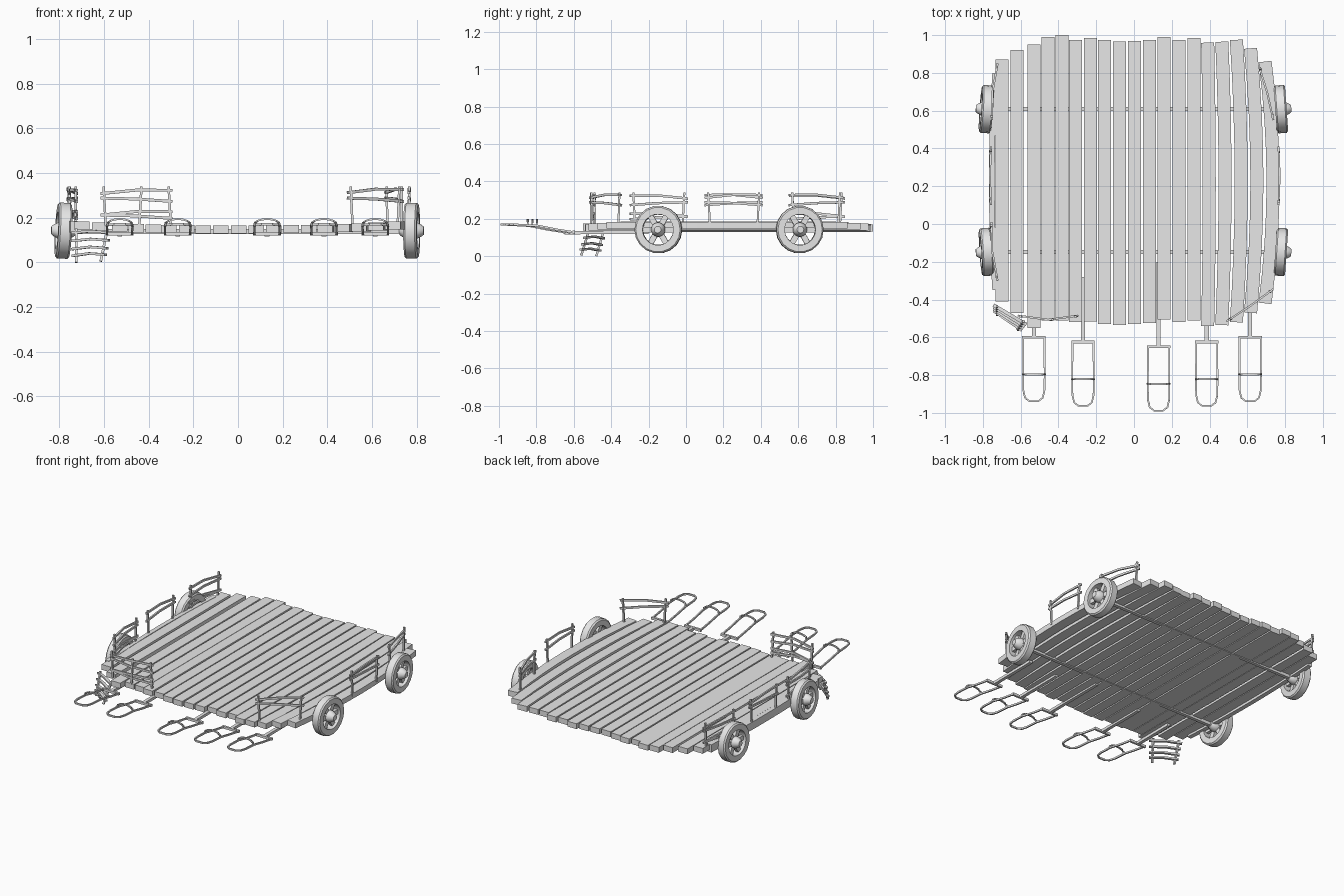
import bpy, bmesh, math
from mathutils import Matrix, Vector

if "Cube" in bpy.data.objects:
    bpy.data.objects.remove(bpy.data.objects["Cube"])

wood = bpy.data.materials.new("grey_wood")
wood.diffuse_color = (0.8, 0.8, 0.8, 1)
wood.use_nodes = True
wood.node_tree.nodes["Principled BSDF"].inputs["Base Color"].default_value = wood.diffuse_color


def finish(bm, name, smooth=False):
    bmesh.ops.recalc_face_normals(bm, faces=bm.faces)
    me = bpy.data.meshes.new(name)
    bm.to_mesh(me)
    bm.free()
    me.materials.append(wood)
    ob = bpy.data.objects.new(name, me)
    bpy.context.collection.objects.link(ob)
    if smooth:
        bpy.ops.object.select_all(action='DESELECT')
        ob.select_set(True)
        bpy.context.view_layer.objects.active = ob
        bpy.ops.object.shade_smooth_by_angle(angle=math.radians(32))
    return ob


def sweep(bm, pts, w, h, closed=False):
    """Rectangular bar along a path; w is sideways, h is upright."""
    pts = [Vector(p) for p in pts]
    n = len(pts)
    rings = []
    for i, p in enumerate(pts):
        a = pts[i - 1] if closed or i else p
        b = pts[(i + 1) % n] if closed or i < n - 1 else p
        d = (b - a).normalized()
        ref = Vector((0, 0, 1)) if abs(d.z) < 0.8 else Vector((0, 1, 0))
        s = d.cross(ref).normalized()
        u = s.cross(d)
        rings.append([bm.verts.new(p + s * w / 2 * i1 + u * h / 2 * j1)
                      for i1, j1 in ((-1, -1), (1, -1), (1, 1), (-1, 1))])
    for i in range(n if closed else n - 1):
        r, q = rings[i], rings[(i + 1) % n]
        for k in range(4):
            bm.faces.new((r[k], r[(k + 1) % 4], q[(k + 1) % 4], q[k]))
    if not closed:
        bm.faces.new(rings[0])
        bm.faces.new(rings[-1])


# Deck planks: (centre x, front end, back end); right-hand ones bow outward
PLANKS = [(-.70, -.41, .87), (-.62, -.47, .92), (-.53, -.55, .95), (-.455, -.51, .99),
          (-.38, -.51, 1.0), (-.31, -.52, .975), (-.23, -.515, .985), (-.155, -.53, .975),
          (-.077, -.535, .965), (.003, -.53, .97), (.082, -.525, .975), (.16, -.505, .99),
          (.239, -.52, .975), (.317, -.51, .985), (.39, -.54, .96), (.465, -.535, .965),
          (.542, -.52, .975), (.617, -.47, .93), (.694, -.42, .86)]
for i, (x, y0, y1) in enumerate(PLANKS):
    bm = bmesh.new()
    bow = max(0, i - 13) / 5 * 0.042
    z = 0.148 + 0.018 * (abs(x) / 0.7) ** 3
    steps = 8 if bow else 1
    pts = []
    for k in range(steps + 1):
        t = k / steps
        pts.append((x + bow * (1 - (2 * t - 1) ** 2), y0 + (y1 - y0) * t, z))
    sweep(bm, pts, 0.069, 0.036)
    finish(bm, f"deck_plank_{i + 1}")

# Bowed board along the left edge
bm = bmesh.new()
sweep(bm, [(-.735 - .018 * (1 - (k / 4 - 1) ** 2), -.35 + 1.15 * k / 8, .16)
           for k in range(9)], .03, .052)
finish(bm, "left_edge_board")

# Axles
for name, y in (("front", -.148), ("back", .608)):
    bm = bmesh.new()
    sweep(bm, [(-.79, y, .138), (.79, y, .138)], .022, .022)
    finish(bm, name + "_axle")


# Wheels: rim, six board spokes and a tapered hub, axis along x
def wheel(name, x, y, yaw, camber):
    bm = bmesh.new()
    seg = 18

    def lathe(profile, closed):
        rows = [[bm.verts.new((px, r * math.cos(2 * math.pi * k / seg),
                               r * math.sin(2 * math.pi * k / seg))) for k in range(seg)]
                for px, r in profile]
        n = len(rows)
        for i in range(n if closed else n - 1):
            a, b = rows[i], rows[(i + 1) % n]
            for k in range(seg):
                m = (k + 1) % seg
                bm.faces.new((a[k], a[m], b[m], b[k]))
        if not closed:
            bm.faces.new(rows[0])
            bm.faces.new(rows[-1])

    lathe([(-.03, .083), (-.03, .119), (-.022, .127), (.022, .127),
           (.03, .119), (.03, .083)], True)
    lathe([(-.055, .018), (-.045, .026), (-.022, .038), (.022, .038),
           (.045, .026), (.055, .018)], False)
    for k in range(6):
        a = math.pi * k / 3
        d = Vector((0, math.cos(a), math.sin(a)))
        s = Vector((0, -d.z, d.y)) * .015
        o = Vector((.011, 0, 0))
        rings = [[bm.verts.new(d * r + s * i + o * j)
                  for i, j in ((-1, -1), (1, -1), (1, 1), (-1, 1))] for r in (.025, .092)]
        for m in range(4):
            bm.faces.new((rings[0][m], rings[0][(m + 1) % 4],
                          rings[1][(m + 1) % 4], rings[1][m]))
    bm.transform(Matrix.Translation((x, y, .142))
                 @ Matrix.Rotation(math.radians(yaw), 4, 'Z')
                 @ Matrix.Rotation(math.radians(camber), 4, 'Y'))
    finish(bm, name, True)


wheel("wheel_back_left", -.782, .608, -4, 3)
wheel("wheel_front_left", -.782, -.148, 4, 3)
wheel("wheel_back_right", .778, .608, 4, 0)
wheel("wheel_front_right", .778, -.148, -4, 0)


# Rail fences: posts at fractions along a line, bars bowed slightly outward
def fence(name, a, b, bars, posts=(.06, .94), bow=.012):
    bm = bmesh.new()
    a, b = Vector(a + (0,)), Vector(b + (0,))
    mid = (a + b) / 2
    out = Vector((b.y - a.y, a.x - b.x, 0)).normalized()
    if out.dot(mid - Vector((0, .2, 0))) < 0:
        out = -out

    def at(t, z):
        return a.lerp(b, t) + out * bow * (1 - (2 * t - 1) ** 2) + Vector((0, 0, z))

    for i, t in enumerate(posts):
        sweep(bm, [at(t + .03 * (-1) ** i, .165), at(t, .34)], .011, .011)
    for i, z in enumerate(bars):
        e = .01 * (-1) ** i
        sweep(bm, [at(0, z - e), at(.5, z + .006), at(1, z + e * .5)], .01, .013)
    finish(bm, name)


TWO, FOUR = (.322, .278), (.318, .278, .222, .202)
fence("fence_left_back", (-.722, .85), (-.752, .55), FOUR)
fence("fence_left_middle", (-.757, .41), (-.757, .10), TWO, bow=.006)
fence("fence_left_front", (-.755, .01), (-.722, -.30), FOUR)
fence("fence_front_left", (-.615, -.485), (-.295, -.485), FOUR, (.04, .57, .95), .022)
fence("fence_front_right", (.49, -.515), (.737, -.345), TWO, bow=.004)
fence("fence_right_middle", (.765, .10), (.765, .41), TWO, bow=.006)
fence("fence_right_back", (.66, .84), (.738, .55), TWO, bow=.006)

# Step ladder leaning off the front left corner
bm = bmesh.new()
top = (Vector((-.725, -.435, .15)), Vector((-.585, -.515, .15)))
low = (Vector((-.725, -.48, .0)), Vector((-.615, -.56, .005)))
for p, q in zip(top, low):
    sweep(bm, [p, q], .012, .012)
for t in (.12, .36, .6, .8):
    p, q = top[0].lerp(low[0], t), top[1].lerp(low[1], t)
    d = (q - p) * .14
    sweep(bm, [p - d, (p + q) / 2 + Vector((0, 0, .008)), q + d], .018, .011)
finish(bm, "step_ladder")

# Pulling yokes: shaft under the deck, rounded loop and raised hoop
for i, (x, y, inner) in enumerate([(-.53, -.60, -.30), (-.27, -.625, -.28), (.13, -.65, -.20),
                                   (.385, -.625, -.28), (.615, -.60, -.25)]):
    bm = bmesh.new()
    sweep(bm, [(x, inner, .128), (x, y, .126)], .022, .018)
    sweep(bm, [(x - .062, y, .128), (x + .062, y, .128)], .014, .016)
    half = [(.056, 0, .128), (.056, -.09, .142), (.057, -.19, .162), (.056, -.28, .167),
            (.047, -.32, .169), (.024, -.338, .17)]
    loop = [(x + s * px, y + py, z) for s, seq in ((-1, half), (1, half[::-1]))
            for px, py, z in seq]
    sweep(bm, loop, .009, .011)
    hoop = [(x - .058 * math.cos(math.pi * k / 8), y - .196,
             .16 + .034 * math.sin(math.pi * k / 8) ** .7) for k in range(9)]
    sweep(bm, hoop, .011, .008)
    finish(bm, f"yoke_{i + 1}")
